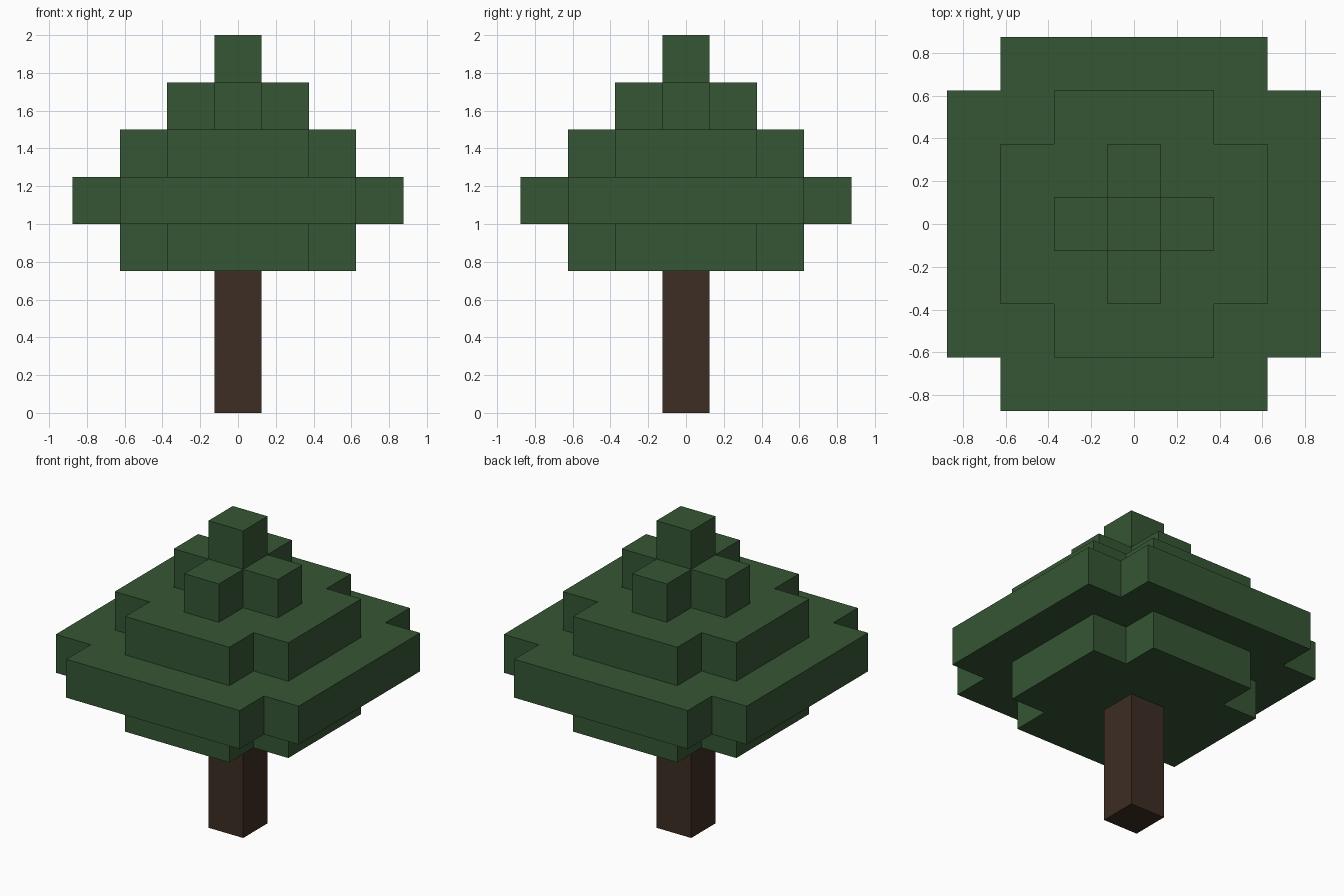
import bpy
import bmesh

cube = bpy.data.objects.get("Cube")
if cube:
    bpy.data.objects.remove(cube, do_unlink=True)

U = 0.25  # edge of one block


def make_material(name, rgb):
    mat = bpy.data.materials.new(name)
    mat.use_nodes = True
    color = (*rgb, 1.0)
    mat.diffuse_color = color
    mat.node_tree.nodes["Principled BSDF"].inputs["Base Color"].default_value = color
    return mat


def prism(name, outline, bottom, top, mat):
    """Extrude a counter-clockwise outline from bottom to top."""
    bm = bmesh.new()
    base = bm.faces.new([bm.verts.new((x, y, bottom)) for x, y in outline])
    result = bmesh.ops.extrude_face_region(bm, geom=[base], use_keep_orig=True)
    verts = [v for v in result["geom"] if isinstance(v, bmesh.types.BMVert)]
    bmesh.ops.translate(bm, verts=verts, vec=(0, 0, top - bottom))
    bmesh.ops.recalc_face_normals(bm, faces=bm.faces)
    mesh = bpy.data.meshes.new(name)
    bm.to_mesh(mesh)
    bm.free()
    mesh.materials.append(mat)
    obj = bpy.data.objects.new(name, mesh)
    bpy.context.collection.objects.link(obj)
    return obj


def square(r):
    return [(r, -r), (r, r), (-r, r), (-r, -r)]


def notched_square(r):
    """Square with one block missing at each corner."""
    n = r - U
    points = []
    x, y = 1, 0
    for _ in range(4):
        # Three corners per quarter turn
        for a, b in ((r, -n), (r, n), (n, n)):
            points.append((a * x - b * y, a * y + b * x))
        x, y = -y, x
    return points


leaf = make_material("leaf green", (0.036, 0.093, 0.034))
bark = make_material("bark brown", (0.045, 0.026, 0.017))

# Trunk
prism("trunk", square(U / 2), 0, 3 * U, bark)

# Stepped foliage tiers, bottom to top
tiers = [("lower_foliage", 2.5), ("wide_foliage", 3.5),
         ("middle_foliage", 2.5), ("upper_foliage", 1.5)]
for i, (name, half) in enumerate(tiers):
    prism(name, notched_square(half * U), (3 + i) * U, (4 + i) * U, leaf)

# Single block at the tip
prism("foliage_tip", square(U / 2), 7 * U, 8 * U, leaf)
